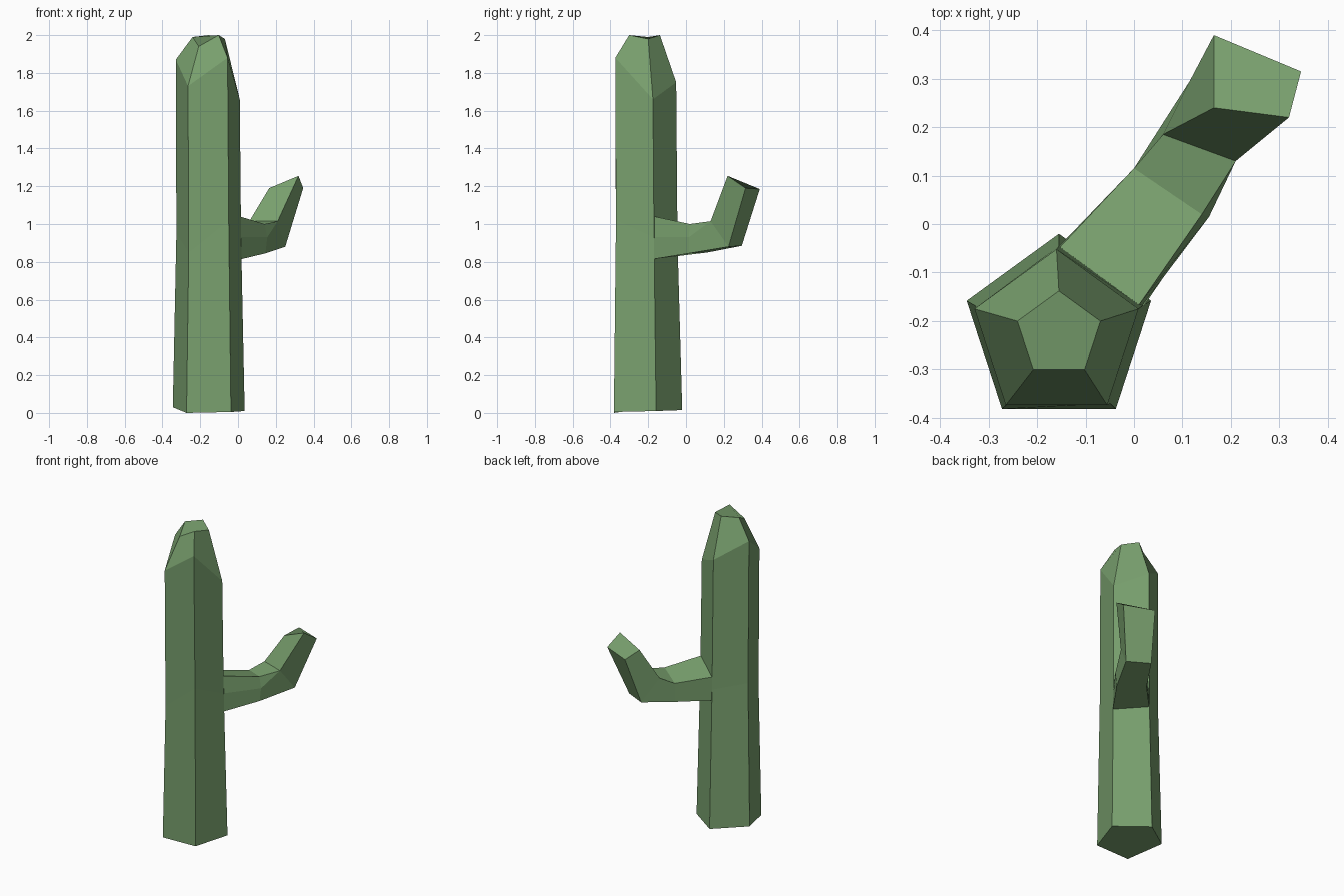
import bpy
import math
from mathutils import Vector

default_cube = bpy.data.objects.get("Cube")
if default_cube:
    bpy.data.objects.remove(default_cube, do_unlink=True)

# Single flat cactus green
green = bpy.data.materials.new("cactus_green")
green.use_nodes = True
colour = (0.19, 0.35, 0.155, 1.0)
green.diffuse_color = colour
green.node_tree.nodes["Principled BSDF"].inputs["Base Color"].default_value = colour


def make_object(name, vertices, faces):
    """Create a flat shaded mesh object with the shared material."""
    mesh = bpy.data.meshes.new(name)
    mesh.from_pydata(vertices, [], faces)
    mesh.materials.append(green)
    mesh.update()
    obj = bpy.data.objects.new(name, mesh)
    bpy.context.scene.collection.objects.link(obj)
    return obj


def pentagon(centre_x, centre_y, radius, heights):
    """Five-sided ring, starting at the back and turning to the left of the front."""
    ring = []
    for side, height in enumerate(heights):
        angle = math.radians(90 + 72 * side)
        ring.append(Vector((centre_x + radius * math.cos(angle),
                            centre_y + radius * math.sin(angle), height)))
    return ring


def bridge(first, second, count):
    """Quads between two closed rings of equal size, given their start indices."""
    return [(first + i, first + (i + 1) % count,
             second + (i + 1) % count, second + i) for i in range(count)]


# Trunk: foot, waist, shoulder and crown rings with uneven heights
rings = [
    pentagon(-0.155, -0.22, 0.2, (0.015, 0.03, 0, 0.005, 0.01)),
    pentagon(-0.155, -0.225, 0.18, (0.91, 0.95, 0.85, 1.02, 0.93)),
    pentagon(-0.16, -0.23, 0.178, (1.75, 1.87, 1.73, 1.88, 1.66)),
    pentagon(-0.155, -0.228, 0.09, (2, 1.99, 1.94, 2, 1.98)),
]
trunk_vertices = [vertex for ring in rings for vertex in ring]
trunk_faces = [tuple(reversed(range(5))), tuple(range(15, 20))]
for level in range(len(rings) - 1):
    trunk_faces += bridge(level * 5, level * 5 + 5, 5)
make_object("trunk", trunk_vertices, trunk_faces)

# Arm: named corners so that the faces read clearly
corners = {
    "base_top_right": (0.01, -0.167, 1.04),
    "base_side": (0.017, -0.168, 0.93),
    "base_low_right": (0.02, -0.17, 0.815),
    "base_low_back": (-0.152, -0.043, 0.84),
    "base_top_back": (-0.155, -0.05, 0.99),
    "middle_top_right": (0.14, 0.02, 1.0),
    "middle_side": (0.155, 0.015, 0.93),
    "middle_low_right": (0.145, 0.015, 0.845),
    "middle_low_back": (0, 0.115, 0.85),
    "middle_top_back": (0, 0.115, 0.97),
    "elbow_top_right": (0.21, 0.13, 1.015),
    "elbow_low_right": (0.25, 0.225, 0.88),
    "elbow_low_back": (0.115, 0.295, 0.885),
    "elbow_top_back": (0.06, 0.185, 1.015),
    "tip_front": (0.32, 0.22, 1.255),
    "tip_right": (0.345, 0.315, 1.19),
    "tip_back": (0.165, 0.39, 1.185),
    "tip_left": (0.165, 0.24, 1.19),
}
index = {name: number for number, name in enumerate(corners)}


def face(*names):
    return tuple(index[name] for name in names)


base = index["base_top_right"]
middle = index["middle_top_right"]
elbow = index["elbow_top_right"]
tip = index["tip_front"]

arm_faces = bridge(base, middle, 5) + bridge(elbow, tip, 4)
arm_faces += [
    face("middle_top_right", "middle_side", "elbow_top_right"),
    face("middle_side", "middle_low_right", "elbow_low_right", "elbow_top_right"),
    face("middle_low_right", "middle_low_back", "elbow_low_back", "elbow_low_right"),
    face("middle_low_back", "middle_top_back", "elbow_top_back", "elbow_low_back"),
    face("middle_top_back", "middle_top_right", "elbow_top_right", "elbow_top_back"),
    face("tip_front", "tip_right", "tip_back", "tip_left"),
    face("base_top_back", "base_low_back", "base_low_right", "base_side", "base_top_right"),
]
arm = make_object("arm", list(corners.values()), arm_faces)

# Make every face point outward
import bmesh
for name in ("trunk", "arm"):
    mesh = bpy.data.objects[name].data
    bm = bmesh.new()
    bm.from_mesh(mesh)
    bmesh.ops.recalc_face_normals(bm, faces=bm.faces)
    bm.to_mesh(mesh)
    bm.free()
